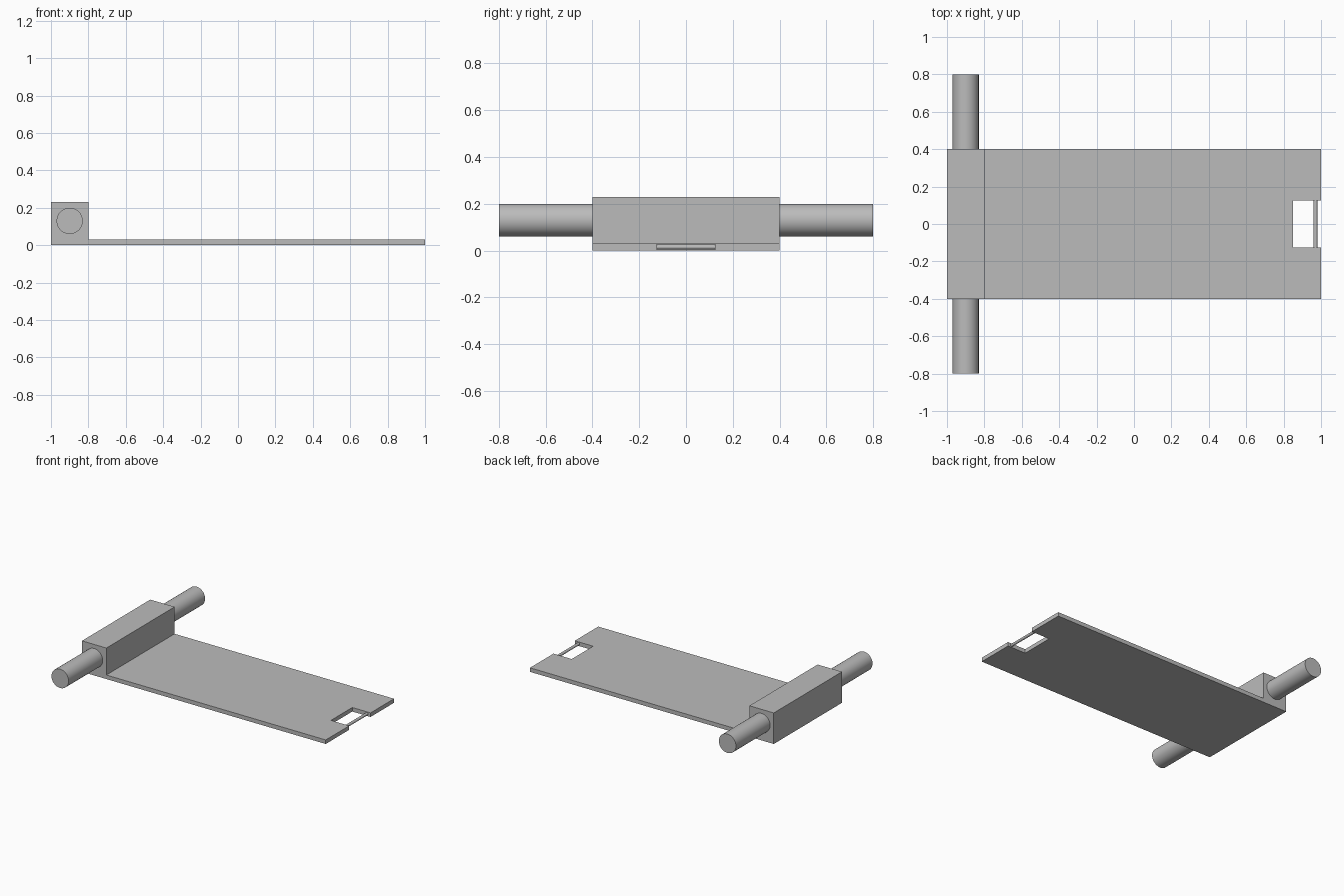
import bpy
import math

cube = bpy.data.objects.get("Cube")
if cube:
    bpy.data.objects.remove(cube, do_unlink=True)

grey = bpy.data.materials.new("plain_grey")
grey.use_nodes = True
colour = (0.5, 0.5, 0.5, 1)
grey.diffuse_color = colour
grey.node_tree.nodes["Principled BSDF"].inputs["Base Color"].default_value = colour

THICK = 0.03      # plate thickness
HALF = 0.4        # half width of plate
NOTCH = 0.125     # half width of notch
NOTCH_X = 0.85    # inner end of notch


def prism(name, outline, z0, z1):
    """Extrude a flat outline from z0 to z1."""
    n = len(outline)
    verts = [(x, y, z) for z in (z0, z1) for x, y in outline]
    faces = [tuple(reversed(range(n))), tuple(range(n, 2 * n))]
    faces += [(i, (i + 1) % n, n + (i + 1) % n, n + i) for i in range(n)]
    mesh = bpy.data.meshes.new(name)
    mesh.from_pydata(verts, [], faces)
    mesh.materials.append(grey)
    obj = bpy.data.objects.new(name, mesh)
    bpy.context.collection.objects.link(obj)


def rod(name, radius, length, location):
    """Smooth round bar lying along y."""
    bpy.ops.mesh.primitive_cylinder_add(vertices=48, radius=radius, depth=length,
                                        location=location, rotation=(math.pi / 2, 0, 0))
    obj = bpy.context.object
    obj.name = name
    obj.data.materials.append(grey)
    bpy.ops.object.shade_smooth_by_angle(angle=math.radians(30))


# Flat plate with an open notch at its far end
prism("base_plate", [(-1, -HALF), (1, -HALF), (1, -NOTCH), (NOTCH_X, -NOTCH),
                     (NOTCH_X, NOTCH), (1, NOTCH), (1, HALF), (-1, HALF)], 0, THICK)

# Raised block across the other end
prism("end_block", [(-1, -HALF), (-0.8, -HALF), (-0.8, HALF), (-1, HALF)],
      THICK, THICK + 0.2)

# Round handles on both sides of the block
for name, side in (("left_handle", 1), ("right_handle", -1)):
    rod(name, 0.07, HALF, (-0.9, side * 0.6, 0.13))

# Thin pin across the notch
rod("notch_pin", 0.01, 2 * NOTCH, (0.97, 0, THICK / 2))
